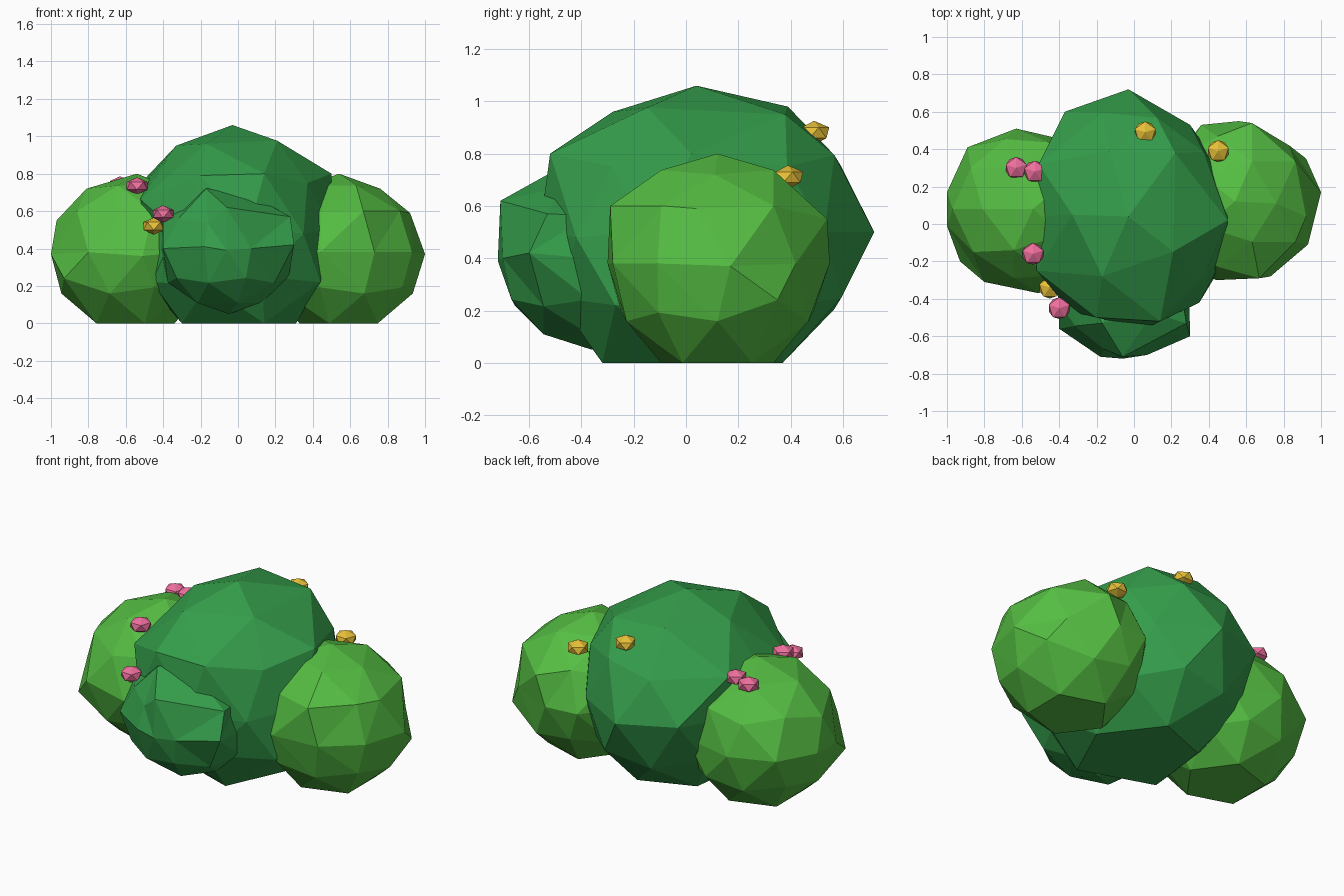
import bpy, math
from mathutils import Vector


def material(name, rgb):
    m = bpy.data.materials.new(name)
    m.diffuse_color = (*rgb, 1)
    return m


DARK = material("dark_leaf", (0.035, 0.34, 0.07))
LIGHT = material("light_leaf", (0.09, 0.51, 0.055))
PINK = material("pink_berry", (0.86, 0.16, 0.34))
GOLD = material("gold_berry", (0.80, 0.53, 0.04))


def ball(name, mat, centre, radii, turn=0, level=2, nudges=()):
    """Faceted ball, nearest vertices pulled to nudge points, flattened at the ground."""
    bpy.ops.mesh.primitive_ico_sphere_add(subdivisions=level, radius=1)
    ob = bpy.context.object
    ob.name = name
    c, s = math.cos(turn), math.sin(turn)
    verts = ob.data.vertices
    for v in verts:
        x, y, z = v.co
        v.co = ((x * c - y * s) * radii[0], (x * s + y * c) * radii[1], z * radii[2])
    start = [v.co.normalized() for v in verts]
    used = set()
    for p in nudges:
        d = Vector(p) - Vector(centre)
        free = [k for k in range(len(verts)) if k not in used]
        i = max(free, key=lambda k: start[k].dot(d))
        used.add(i)
        verts[i].co = d
    for v in verts:
        if v.co.z + centre[2] < 0.045:
            v.co.z = -centre[2]
    ob.location = centre
    ob.data.materials.append(mat)
    return ob


# Leaf clumps
ball("main_clump", DARK, (-0.02, 0.05, 0.5), (0.54, 0.64, 0.56), math.pi, nudges=[
    (-0.03, 0.04, 1.06), (0.22, 0.38, 0.95), (-0.13, 0.39, 0.98), (-0.33, 0.05, 0.95),
    (-0.17, -0.28, 0.96), (0.50, 0.02, 0.80), (-0.53, 0.04, 0.71), (-0.20, -0.50, 0.79),
    (-0.03, 0.72, 0.50), (-0.37, 0.60, 0.52), (0.30, 0.53, 0.50), (0.06, -0.56, 0.50),
    (-0.52, -0.25, 0.66), (-0.51, 0.32, 0.76), (-0.53, 0.24, 0.50), (-0.50, -0.14, 0.48),
    (0.14, -0.52, 0.80), (0.35, -0.42, 0.48), (0.44, -0.27, 0.22), (-0.46, -0.28, 0.22),
    (0.14, -0.32, 0.0), (-0.30, -0.17, 0.0), (0.31, 0.05, 0.0)])
ball("left_clump", LIGHT, (-0.57, 0.08, 0.38), (0.44, 0.44, 0.42), math.pi, nudges=[
    (-0.54, 0.08, 0.80), (-0.81, 0.08, 0.72), (-0.97, 0.08, 0.55), (-0.86, -0.15, 0.60),
    (-0.64, -0.29, 0.57), (-1.00, 0.17, 0.37), (-1.00, -0.01, 0.37), (-0.89, 0.41, 0.38),
    (-0.63, 0.51, 0.38), (-0.80, -0.31, 0.38), (-0.51, -0.37, 0.36), (-0.93, -0.20, 0.24)])
ball("right_clump", LIGHT, (0.56, 0.12, 0.38), (0.44, 0.43, 0.42), nudges=[
    (0.54, 0.12, 0.80), (0.76, 0.11, 0.72), (0.92, 0.04, 0.59), (0.67, -0.29, 0.60),
    (0.63, 0.54, 0.55), (1.00, 0.17, 0.37), (0.93, -0.11, 0.38), (0.83, 0.42, 0.38),
    (0.73, -0.28, 0.38), (0.44, -0.30, 0.38), (0.36, 0.53, 0.38), (0.92, 0.35, 0.24)])
ball("front_clump", DARK, (-0.06, -0.37, 0.39), (0.37, 0.35, 0.33), math.pi, nudges=[
    (-0.17, -0.53, 0.72), (-0.06, -0.71, 0.62), (0.28, -0.53, 0.57), (-0.40, -0.42, 0.55),
    (-0.18, -0.71, 0.41), (0.07, -0.70, 0.40), (0.30, -0.60, 0.42), (-0.40, -0.56, 0.40),
    (-0.05, -0.36, 0.05)])

# Berries
BERRIES = {
    "pink_berry": (PINK, [(-0.63, 0.30, 0.74), (-0.53, 0.28, 0.75),
                          (-0.54, -0.16, 0.735), (-0.40, -0.45, 0.585)]),
    "gold_berry": (GOLD, [(0.06, 0.49, 0.88), (0.45, 0.39, 0.71), (-0.45, -0.34, 0.52)]),
}
for name, (mat, spots) in BERRIES.items():
    for n, p in enumerate(spots, 1):
        ball(f"{name}_{n}", mat, p, (0.065, 0.065, 0.046), math.pi / 2, level=1)
